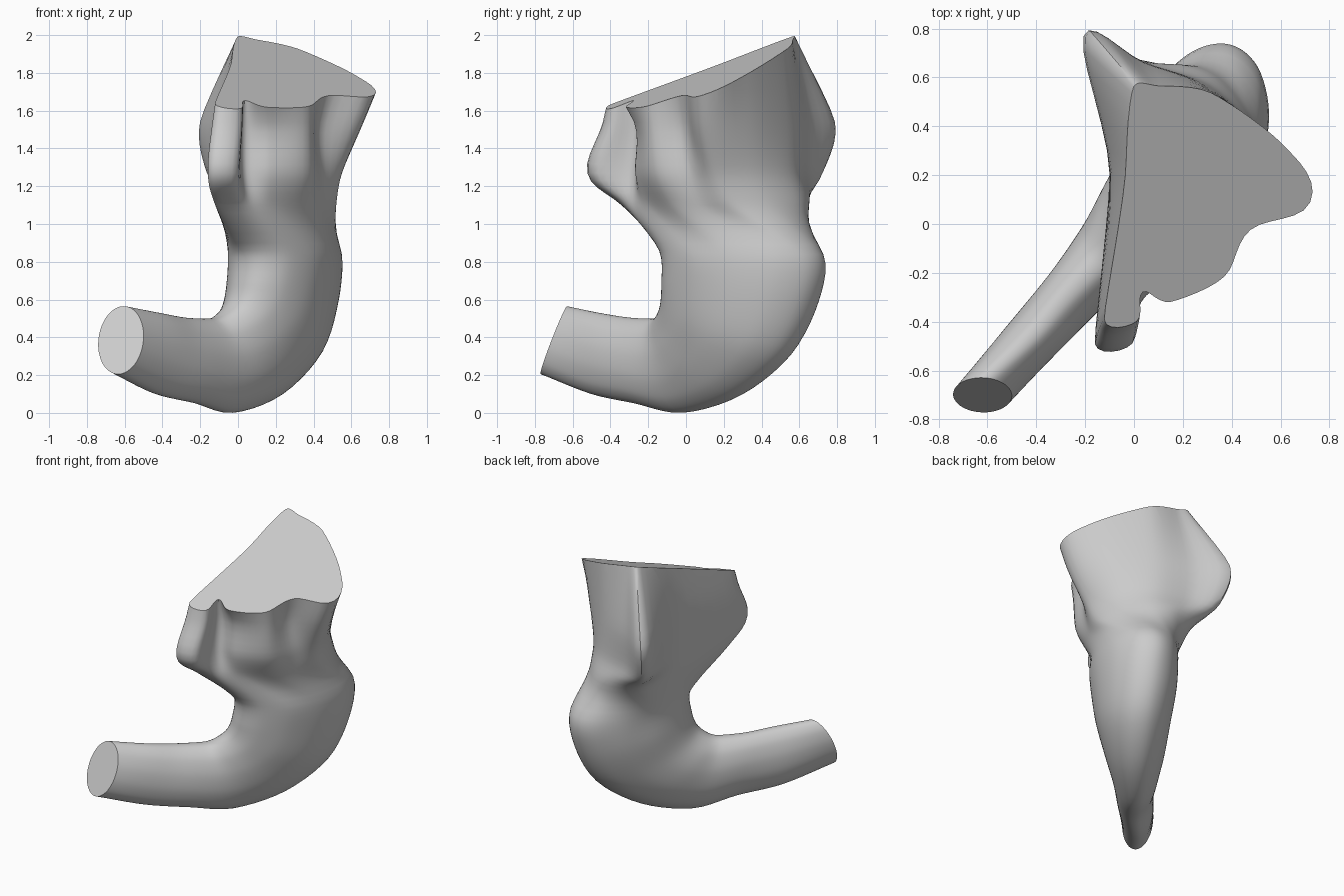
import bpy, bmesh, math
from mathutils import Vector as V

if "Cube" in bpy.data.objects:
    bpy.data.objects.remove(bpy.data.objects["Cube"])

N = 12  # control points per section


def spline(pts, steps, closed):
    """Smooth curve through pts, with tangents limited by the shorter chord."""
    n = len(pts)
    tan = []
    for i, p in enumerate(pts):
        a = pts[(i - 1) % n] if closed or i > 0 else p
        b = pts[(i + 1) % n] if closed or i < n - 1 else p
        la, lb = (p - a).length, (b - p).length
        tan.append((b - a).normalized() * (min(la, lb) if la and lb else max(la, lb)))
    out = []
    for i in range(n if closed else n - 1):
        j = (i + 1) % n
        for k in range(steps):
            t = k / steps
            out.append(pts[i] * (2*t**3 - 3*t*t + 1) + tan[i] * (t**3 - 2*t*t + t)
                       + pts[j] * (3*t*t - 2*t**3) + tan[j] * (t**3 - t*t))
    if not closed:
        out.append(pts[-1].copy())
    return out


def oval(inner, outer, width, side=(0.75, -0.66, 0)):
    """Oval section between an inner and outer point of the bend."""
    i, o, b = V(inner), V(outer), V(side).normalized()
    c, h = (i + o) / 2, (o - i) / 2
    ang = [2 * math.pi * (k - 0.5) / N for k in range(N)]
    return [c - h * math.cos(a) + b * width * math.sin(a) for a in ang]


def level(z, *xy):
    return [V((x, y, z)) for x, y in xy]


# Bent tube: free end, then round the elbow and up the column
rings = [
    oval((-.605, -.63, .565), (-.635, -.77, .205), .12, (1, -.1, 0)),
    oval((-.42, -.46, .53), (-.43, -.50, .10), .115, (.85, -.5, 0)),
    oval((-.28, -.30, .505), (-.22, -.27, .05), .125),
    oval((-.15, -.17, .50), (-.03, -.02, .0), .15),
    oval((-.09, -.13, .52), (.20, .27, .09), .20),
    oval((-.02, -.10, .58), (.38, .52, .30), .245),
    oval((.02, -.09, .68), (.45, .66, .58), .275),
    oval((.035, -.10, .86), (.46, .685, .84), .285),
]
# Column widening to the lobed head
rings += [
    level(1.1, (-.12, -.32), (-.01, -.33), (.08, -.27), (.19, -.20), (.36, -.08), (.46, .09),
          (.52, .25), (.47, .45), (.33, .61), (.16, .65), (-.03, .56), (-.09, .2)),
    level(1.27, (-.16, -.49), (-.01, -.49), (.03, -.28), (.17, -.265), (.37, -.17), (.45, .02),
          (.55, .16), (.49, .38), (.31, .57), (.06, .65), (-.16, .70), (-.1, .2)),
    level(1.54, (-.135, -.41), (.01, -.41), (.03, -.26), (.16, -.275), (.37, -.20), (.44, -.01),
          (.66, .09), (.56, .34), (.30, .56), (.04, .66), (-.20, .765), (-.09, .2)),
    level(2.05, (-.06, -.32), (.02, -.33), (.06, -.36), (.10, -.60), (.37, -.30), (.59, -.06),
          (.88, .10), (.67, .30), (.32, .53), (.10, .55), (.025, .535), (.0, .2)),
]

# Skin the sections in both directions
loops = [spline(r, 6, True) for r in rings]
columns = [spline(list(c), 5, False) for c in zip(*loops)]
bm = bmesh.new()
grid = [[bm.verts.new(p) for p in c] for c in columns]
for i, c in enumerate(grid):
    d = grid[(i + 1) % len(grid)]
    for j in range(len(c) - 1):
        bm.faces.new((c[j], d[j], d[j + 1], c[j + 1]))
bm.faces.new([c[0] for c in reversed(grid)])

# Slanted flat cut across the head
cut = bmesh.ops.bisect_plane(bm, geom=bm.verts[:] + bm.edges[:] + bm.faces[:],
                             plane_co=(0, .57, 1.995), plane_no=(.17, -.395, 1),
                             clear_outer=True)
edges = [e for e in cut["geom_cut"] if isinstance(e, bmesh.types.BMEdge)]
bmesh.ops.triangle_fill(bm, edges=edges, use_beauty=True)
bmesh.ops.recalc_face_normals(bm, faces=bm.faces[:])

mesh = bpy.data.meshes.new("curved_body")
bm.to_mesh(mesh)
bm.free()
body = bpy.data.objects.new("curved_body", mesh)
bpy.context.collection.objects.link(body)
bpy.context.view_layer.objects.active = body
body.select_set(True)
bpy.ops.object.shade_smooth_by_angle(angle=math.radians(40))
